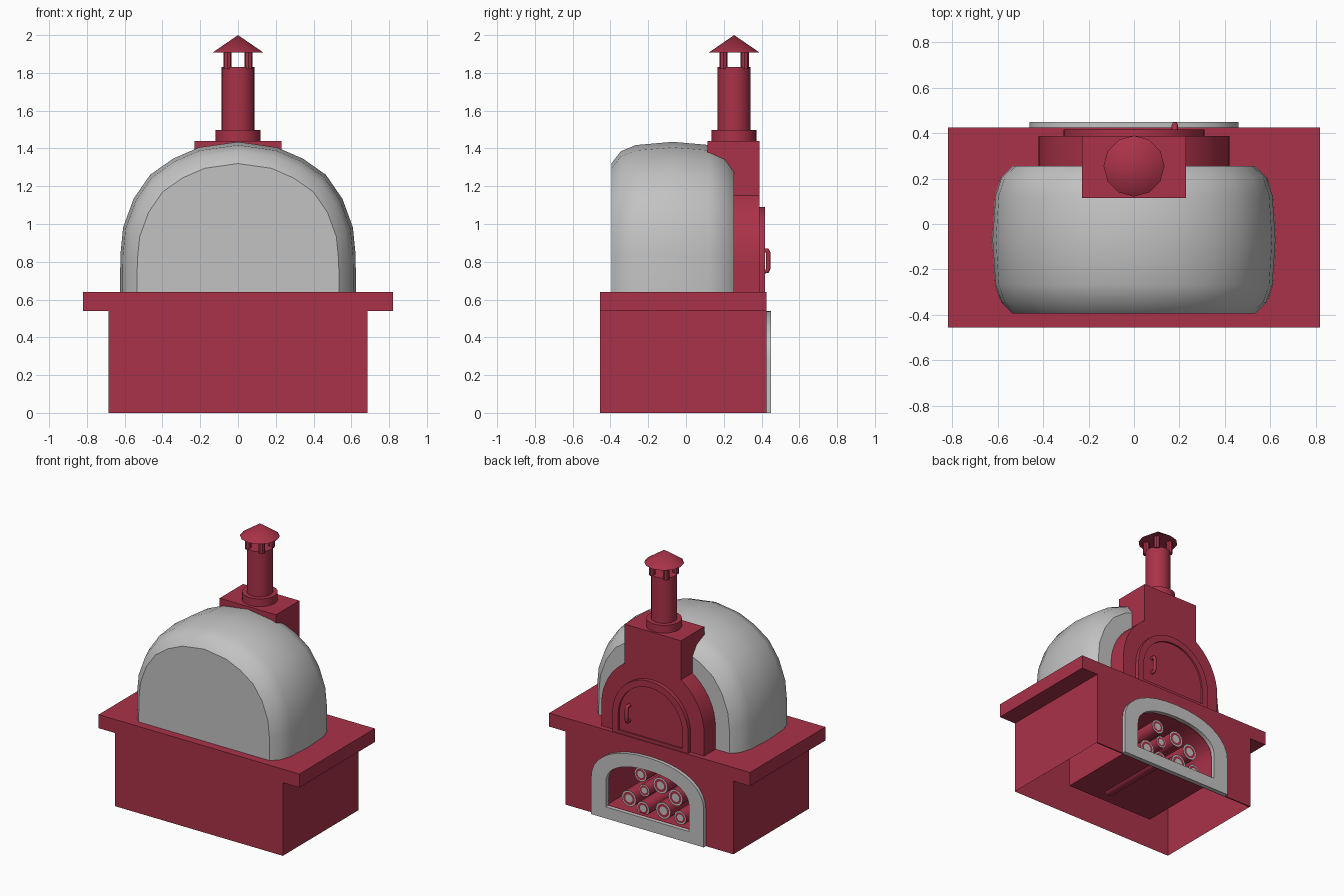
import bpy, bmesh, math
from mathutils import Matrix, Vector

if "Cube" in bpy.data.objects:
    bpy.data.objects.remove(bpy.data.objects["Cube"], do_unlink=True)


def material(name, rgb):
    m = bpy.data.materials.new(name)
    m.use_nodes = True
    m.diffuse_color = (*rgb, 1)
    m.node_tree.nodes["Principled BSDF"].inputs["Base Color"].default_value = (*rgb, 1)
    return m


RED = material("brick_red", (0.40, 0.032, 0.065))
GREY = material("plaster_grey", (0.54, 0.54, 0.54))


def finish(name, bm, mats, angle=35):
    """Turn a bmesh into a named object with sharp-edged smooth shading."""
    bmesh.ops.remove_doubles(bm, verts=bm.verts, dist=1e-5)
    bmesh.ops.recalc_face_normals(bm, faces=bm.faces)
    me = bpy.data.meshes.new(name)
    bm.to_mesh(me)
    bm.free()
    for m in mats:
        me.materials.append(m)
    ob = bpy.data.objects.new(name, me)
    bpy.context.collection.objects.link(ob)
    bpy.ops.object.select_all(action='DESELECT')
    ob.select_set(True)
    bpy.context.view_layer.objects.active = ob
    bpy.ops.object.shade_smooth_by_angle(angle=math.radians(angle))
    return ob


def box(name, lo, hi, mat, drop=None):
    """Box between two corners; drop is a rule for faces to leave open."""
    bm = bmesh.new()
    lo, hi = Vector(lo), Vector(hi)
    bmesh.ops.create_cube(bm, size=1, matrix=Matrix.Translation((lo + hi) / 2)
                          @ Matrix.Diagonal((*(hi - lo), 1)))
    if drop:
        bm.normal_update()
        bmesh.ops.delete(bm, geom=[f for f in bm.faces if drop(f.normal)], context='FACES')
    return finish(name, bm, [mat])


def arch(w, z0, spring, rise, p=2.0, n=18):
    """Closed arch outline in x, z."""
    pts = [(-w, z0)]
    for i in range(n + 1):
        a = math.pi * (1 - i / n)
        c, s = math.cos(a), abs(math.sin(a))
        pts.append((math.copysign(w * abs(c) ** (2 / p), c), spring + rise * s ** (2 / p)))
    return pts + [(w, z0)]


def plate(name, loops, y0, y1, mat, drop=None):
    """Outline in x, z (further loops are holes) extruded from y0 to y1."""
    cu = bpy.data.curves.new(name, 'CURVE')
    cu.dimensions, cu.fill_mode, cu.extrude = '2D', 'BOTH', (y1 - y0) / 2
    for pts in loops:
        sp = cu.splines.new('POLY')
        sp.points.add(len(pts) - 1)
        for q, (x, z) in zip(sp.points, pts):
            q.co = (x, z, 0, 1)
        sp.use_cyclic_u = True
    tmp = bpy.data.objects.new(name + "_outline", cu)
    bpy.context.collection.objects.link(tmp)
    dg = bpy.context.evaluated_depsgraph_get()
    me = bpy.data.meshes.new_from_object(tmp.evaluated_get(dg))
    bpy.data.objects.remove(tmp, do_unlink=True)
    bpy.data.curves.remove(cu)
    me.materials.clear()
    me.transform(Matrix.Translation((0, (y0 + y1) / 2, 0)) @ Matrix.Rotation(math.pi / 2, 4, 'X'))
    bm = bmesh.new()
    bm.from_mesh(me)
    bpy.data.meshes.remove(me)
    if drop:
        bmesh.ops.delete(bm, geom=[f for f in bm.faces if drop(f.calc_center_median())],
                         context='FACES')
    return finish(name, bm, [mat])


def cone(name, x, y, z0, z1, r0, r1, seg, mat):
    bm = bmesh.new()
    bmesh.ops.create_cone(bm, cap_ends=True, segments=seg, radius1=r0, radius2=r1,
                          depth=z1 - z0, matrix=Matrix.Translation((x, y, (z0 + z1) / 2)))
    return finish(name, bm, [mat])


# Hollow stand, open underneath, with an arched opening at the back
box("stand_walls", (-.685, -.455, 0), (.685, .415, .54), RED,
    drop=lambda n: abs(n.z) > .9 or n.y > .9)
opening = arch(.34, .085, .27, .175, 2.2)
plate("stand_back_wall", [[(-.685, 0), (-.685, .54), (.685, .54), (.685, 0)], opening],
      .415, .425, RED)
plate("niche", [arch(.36, .08, .27, .2, 2.2)], -.26, .415, RED, drop=lambda c: c.y > .41)
plate("niche_frame", [arch(.46, 0, .27, .27, 2.2), opening], .42, .45, GREY)
box("counter_slab", (-.82, -.455, .54), (.82, .425, .64), RED)

# Firewood: x, z, radius
LOGS = [(.105, .36, .052), (-.057, .322, .06), (-.18, .265, .06), (.075, .25, .045),
        (.2, .158, .06), (.085, .115, .052), (-.08, .143, .062), (-.218, .127, .05)]
for i, (x, z, r) in enumerate(LOGS):
    bm = bmesh.new()
    bmesh.ops.create_cone(bm, cap_ends=True, segments=12, radius1=r, radius2=r, depth=.55,
                          matrix=Matrix.Translation((x, .105, z))
                          @ Matrix.Rotation(-math.pi / 2, 4, 'X'))
    bm.normal_update()
    for f in [f for f in bm.faces if abs(f.normal.y) > .9]:
        # Cut ends: grey rim, red ring, grey core
        for width, slot in ((.2, 1), (.3, 0)):
            ring = bmesh.ops.inset_individual(bm, faces=[f], thickness=r * width)["faces"]
            for g in ring:
                g.material_index = slot
        f.material_index = 1
    finish(f"log_{i + 1}", bm, [RED, GREY])

# Dome: one arch section lofted through y, half width, height
HALF = [(1, 0), (.996, .25), (.973, .43), (.885, .62), (.745, .78), (.55, .888), (.33, .963)]
SECTION = HALF + [(0, 1)] + [(-x, z) for x, z in reversed(HALF)]
STATIONS = [(-.395, .535, .68), (-.345, .585, .745), (-.265, .612, .778), (-.07, .625, .795),
            (.125, .612, .778), (.205, .585, .745), (.255, .535, .68)]
bm = bmesh.new()
rings = [[bm.verts.new((x * w, y, .64 + z * h)) for x, z in SECTION] for y, w, h in STATIONS]
for a, b in zip(rings, rings[1:]):
    for k in range(len(a)):
        j = (k + 1) % len(a)
        bm.faces.new((a[k], a[j], b[j], b[k]))
bm.faces.new(rings[0])
bm.faces.new(rings[-1])
finish("oven_dome", bm, [GREY], angle=37)

# Oven mouth surround with a neck rising to the flue
shoulder = [p for p in arch(.42, .64, .80, .42, n=24) if abs(p[0]) > .24]
left = [p for p in shoulder if p[0] < 0]
right = [p for p in shoulder if p[0] > 0]
plate("mouth_surround",
      [left + [(-.23, 1.152), (-.23, 1.44), (.23, 1.44), (.23, 1.152)] + right], .25, .388, RED)
box("flue_block", (-.23, .115, 1.1), (.23, .25, 1.44), RED)

# Door and its frame
plate("door_frame", [arch(.31, .64, .78, .31), arch(.262, .662, .78, .262)], .38, .417, RED)
plate("door_panel", [arch(.27, .655, .78, .27)], .38, .404, RED)

# Door handle
cu = bpy.data.curves.new("handle_path", 'CURVE')
cu.dimensions, cu.bevel_depth, cu.bevel_resolution = '3D', .014, 1
sp = cu.splines.new('POLY')
path = [(.40, .75), (.43, .75), (.436, .765), (.436, .845), (.43, .86), (.40, .86)]
sp.points.add(len(path) - 1)
for q, (y, z) in zip(sp.points, path):
    q.co = (.18, y, z, 1)
cu.materials.append(RED)
handle = bpy.data.objects.new("door_handle", cu)
bpy.context.collection.objects.link(handle)
bpy.ops.object.select_all(action='DESELECT')
handle.select_set(True)
bpy.context.view_layer.objects.active = handle
bpy.ops.object.convert(target='MESH')

# Chimney with a raised rain cap
CY = .255
cone("chimney_collar", 0, CY, 1.43, 1.497, .119, .119, 24, RED)
cone("chimney_pipe", 0, CY, 1.45, 1.83, .087, .087, 24, RED)
for i, (sx, sy) in enumerate([(1, 1), (1, -1), (-1, 1), (-1, -1)]):
    cone(f"cap_post_{i + 1}", sx * .056, CY + sy * .056, 1.82, 1.915, .022, .022, 8, RED)
cone("chimney_cap", 0, CY, 1.908, 2.0, .134, 0, 12, RED)
